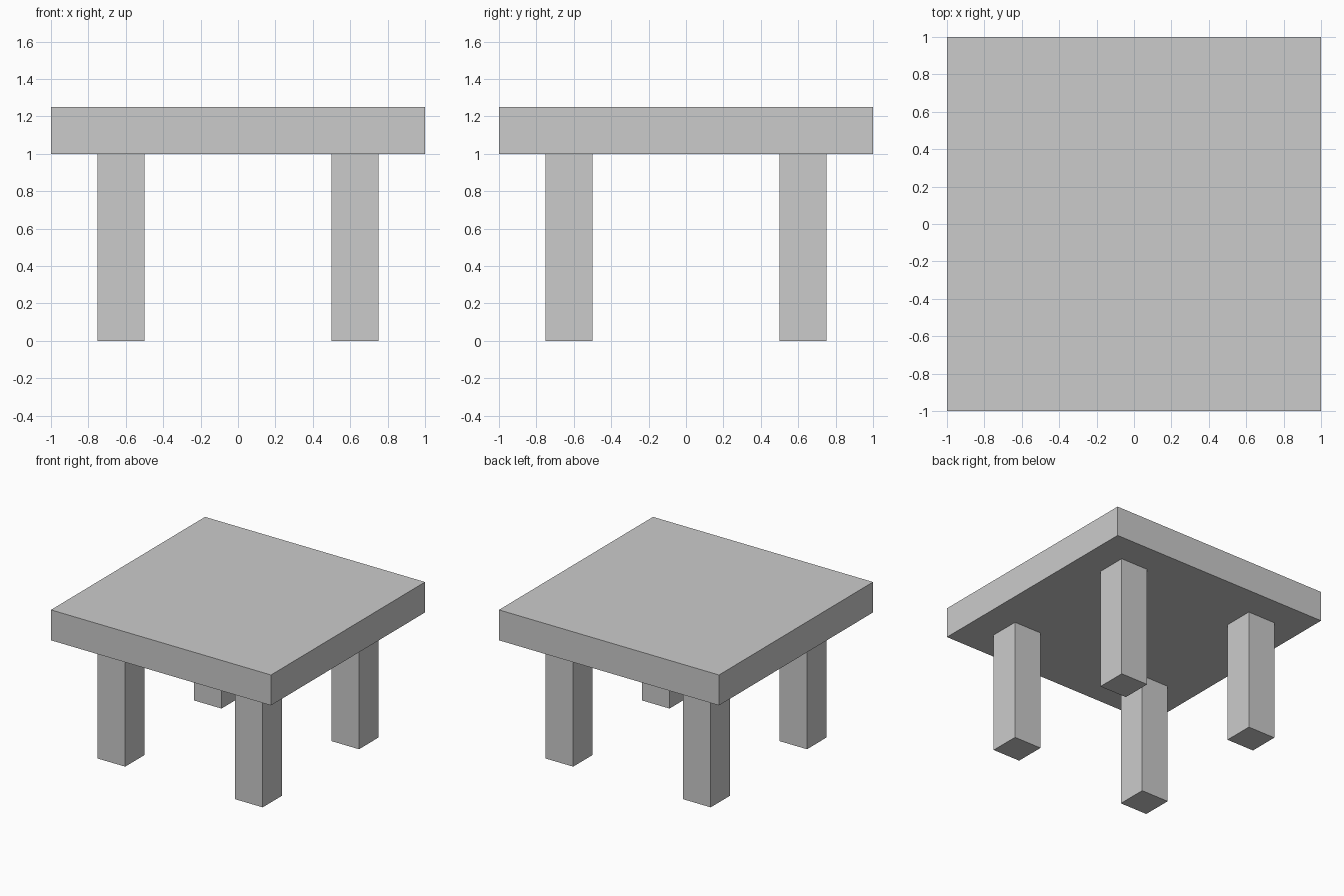
import bpy

if "Cube" in bpy.data.objects:
    bpy.data.objects.remove(bpy.data.objects["Cube"])


def add_box(name, x, y, z):
    """Axis-aligned box from (min, max) ranges."""
    ranges = (x, y, z)
    bpy.ops.mesh.primitive_cube_add(size=1, location=[(a + b) / 2 for a, b in ranges])
    obj = bpy.context.object
    obj.name = name
    obj.scale = [b - a for a, b in ranges]
    bpy.ops.object.transform_apply(location=False, rotation=False, scale=True)
    return obj


# Table top
add_box("table_top", (-1, 1), (-1, 1), (1.0, 1.25))

# Four square legs, inset from the edges
inner, outer = 0.5, 0.75
sides_x = {"left": (-outer, -inner), "right": (inner, outer)}
sides_y = {"front": (-outer, -inner), "back": (inner, outer)}
for y_name, y_range in sides_y.items():
    for x_name, x_range in sides_x.items():
        add_box(f"{y_name}_{x_name}_leg", x_range, y_range, (0, 1.0))
